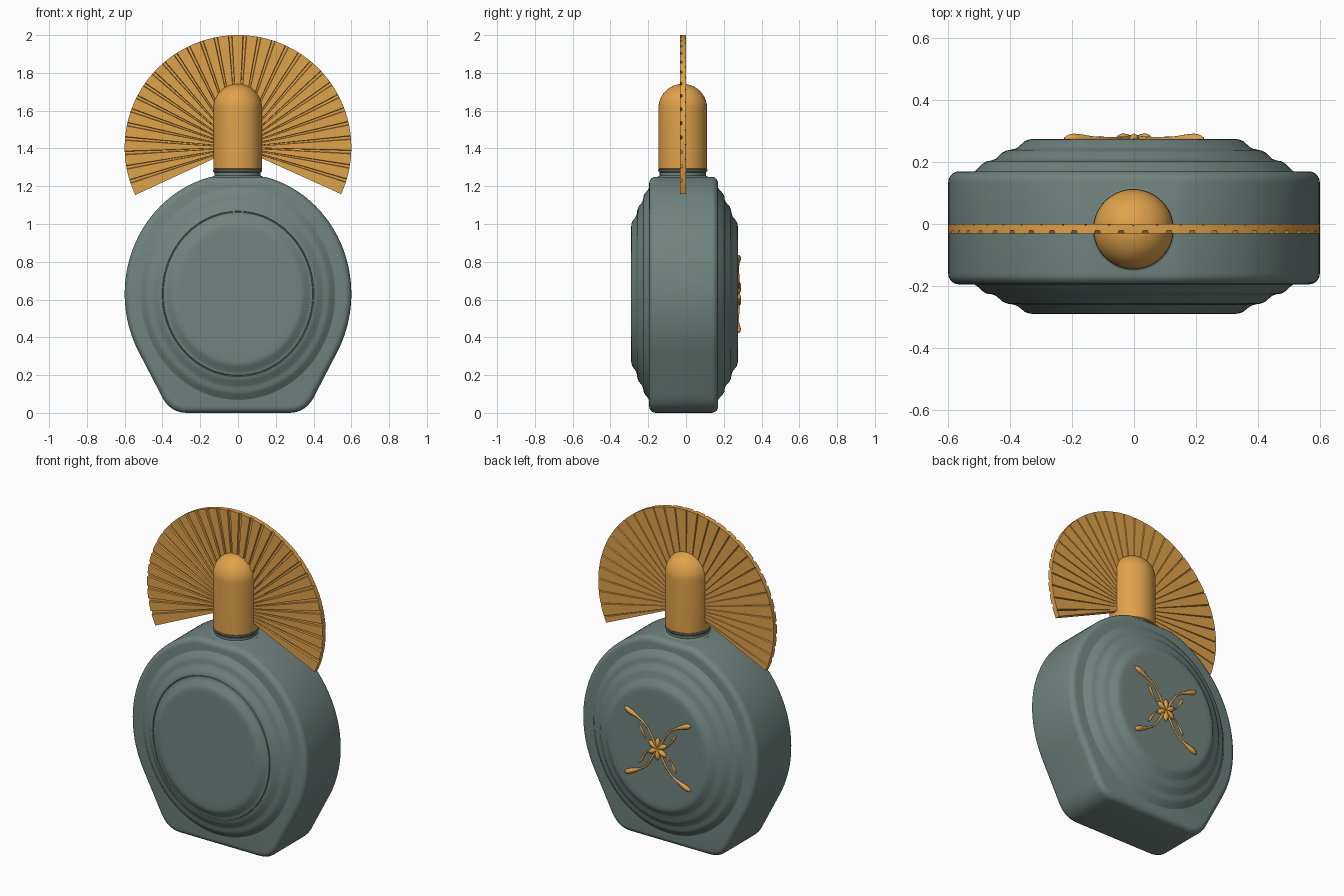
import bpy, bmesh, math
from mathutils import Vector

cube = bpy.data.objects.get("Cube")
if cube:
    bpy.data.objects.remove(cube)


def material(name, rgb):
    m = bpy.data.materials.new(name)
    m.use_nodes = True
    m.diffuse_color = (*rgb, 1)
    m.node_tree.nodes["Principled BSDF"].inputs["Base Color"].default_value = (*rgb, 1)
    return m


GLASS = material("grey green", (0.165, 0.231, 0.212))
GOLD = material("warm gold", (0.74, 0.36, 0.07))
CY = -0.0125      # middle of the flask's depth
CZ = 0.63         # centre height of the flask


def activate(ob):
    bpy.ops.object.select_all(action='DESELECT')
    ob.select_set(True)
    bpy.context.view_layer.objects.active = ob


def finish(name, bm, mat, smooth=None):
    bmesh.ops.recalc_face_normals(bm, faces=bm.faces[:])
    me = bpy.data.meshes.new(name)
    bm.to_mesh(me)
    bm.free()
    me.materials.append(mat)
    ob = bpy.data.objects.new(name, me)
    bpy.context.collection.objects.link(ob)
    if smooth:
        activate(ob)
        bpy.ops.object.shade_smooth_by_angle(angle=math.radians(smooth))
    return ob


def lathe(name, profile, centre, u, v, axis, mat, n=64, smooth=40):
    """Sweep (radius, height) points round an axis; u and v may differ in length."""
    bm = bmesh.new()
    c, u, v, axis = map(Vector, (centre, u, v, axis))
    rings = []
    for r, h in profile:
        turn = [2 * math.pi * i / n for i in range(n)]
        rings.append([bm.verts.new(c + u * r * math.cos(t) + v * r * math.sin(t) + axis * h)
                      for t in turn])
    for a, b in zip(rings, rings[1:]):
        for i in range(n):
            j = (i + 1) % n
            bm.faces.new((a[i], a[j], b[j], b[i]))
    bm.faces.new(rings[0])
    bm.faces.new(rings[-1])
    return finish(name, bm, mat, smooth)


# Flask body: oval with a flat top, tapering to a rounded flat foot
half = []
start, stop = math.asin(0.618 / 0.638), -math.asin(0.3 / 0.638)
half.append((0.125, 1.25))
for i in range(41):
    t = start + (stop - start) * i / 40
    half.append((0.6 * math.cos(t), CZ + 0.638 * math.sin(t)))
for i in range(9):
    t = i / 8
    a, b, c = (1 - t) ** 2, 2 * t * (1 - t), t * t
    half.append((a * 0.41 + b * 0.365 + c * 0.27, a * 0.1))
outline = half + [(-x, z) for x, z in reversed(half)]
bm = bmesh.new()
front = bm.faces.new([bm.verts.new((x, -0.195, z)) for x, z in outline])
back = bmesh.ops.extrude_face_region(bm, geom=[front])
bmesh.ops.translate(bm, vec=(0, 0.365, 0),
                    verts=[g for g in back["geom"] if isinstance(g, bmesh.types.BMVert)])
rims = [e for e in bm.edges if abs(e.verts[0].co.y - e.verts[1].co.y) < 0.001]
bmesh.ops.bevel(bm, geom=rims, offset=0.035, segments=5, profile=0.5, affect='EDGES')
finish("flask_body", bm, GLASS, 40)

# Stepped oval terraces on both faces
outer = [(0.53, -0.01), (0.515, 0.0), (0.505, 0.008), (0.487, 0.026), (0.475, 0.033),
         (0.46, 0.035), (0.445, 0.041), (0.425, 0.061), (0.412, 0.067)]
seam = [(0.402, 0.07), (0.4, 0.064), (0.397, 0.064), (0.395, 0.071)]
inner = [(0.385, 0.073), (0.375, 0.078), (0.352, 0.098), (0.34, 0.103),
         (0.325, 0.105), (0.3, 0.105)]
for side, y, sign, depth, prof in (("front", -0.195, -1, 0.91, outer + seam + inner),
                                   ("back", 0.17, 1, 1.0, outer + inner)):
    lathe(side + "_terraces", prof, (0, y, CZ), (1, 0, 0), (0, 0, 1.09),
          (0, sign * depth, 0), GLASS, 96)

# Neck with a small flange
lathe("neck", [(0.135, 1.23), (0.135, 1.25), (0.122, 1.256), (0.122, 1.272), (0.13, 1.28),
               (0.13, 1.288), (0.12, 1.292)],
      (-0.002, -0.017, 0), (1, 0, 0), (0, 1, 0), (0, 0, 1), GLASS)

# Domed stopper
R = 0.129
dome = [(0.12, 1.284), (R, 1.293)]
dome += [(R * math.cos(t), 1.613 + R * math.sin(t))
         for t in (math.pi / 2 * i / 14 for i in range(14))] + [(0.002, 1.613 + R)]
lathe("stopper", dome, (-0.002, -0.017, 0), (1, 0, 0), (0, 1, 0), (0, 0, 1), GOLD)

# Pleated fan: thin sector with radial grooves on both sides
BLADES = 31
first, last = -24.5, 205
pitch = (last - first) / BLADES
stations = []
for k in range(BLADES + 1):
    a = first + pitch * k
    if 0 < k < BLADES:
        stations += [(a - 1.0, -0.031, 0), (a - 0.7, -0.021, 0),
                     (a + 0.7, -0.021, 0), (a + 1.0, -0.031, 0)]
    else:
        stations.append((a, -0.031, 0))
    if k < BLADES:
        m = a + pitch / 2
        stations += [(m - 0.4, -0.031, 0), (m, -0.031, -0.006), (m + 0.4, -0.031, 0)]
bm = bmesh.new()
loops = []
for a, yf, yb in stations:
    c, s = math.cos(math.radians(a)), math.sin(math.radians(a))
    loops.append([bm.verts.new((r * c, y, 1.405 + r * s * (0.595 / 0.6)))
                  for r, y in ((0.04, yf), (0.6, yf), (0.6, yb), (0.04, yb))])
for p, q in zip(loops, loops[1:]):
    for i in range(4):
        j = (i + 1) % 4
        bm.faces.new((p[i], p[j], q[j], q[i]))
bm.faces.new(loops[0])
bm.faces.new(loops[-1])
finish("fan", bm, GOLD)

# Ornament on the back: tapered, curling sprigs
FACE = 0.276


def sprig(name, points, sx, sz):
    """points: (x, z, thickness) from the middle outwards."""
    cu = bpy.data.curves.new(name, 'CURVE')
    cu.dimensions = '3D'
    cu.bevel_depth = 1.0
    cu.bevel_resolution = 2
    cu.resolution_u = 8
    cu.use_fill_caps = True
    sp = cu.splines.new('NURBS')
    sp.points.add(len(points) - 1)
    sp.use_endpoint_u = True
    sp.order_u = 3
    for p, (x, z, r) in zip(sp.points, points):
        p.co = (x * sx, FACE, CZ + z * sz, 1)
        p.radius = r
    ob = bpy.data.objects.new(name, cu)
    bpy.context.collection.objects.link(ob)
    cu.materials.append(GOLD)
    activate(ob)
    bpy.ops.object.convert(target='MESH')
    bpy.ops.object.shade_smooth_by_angle(angle=math.radians(60))


long_arm = [(0.01, 0.01, 0.008), (0.04, 0.07, 0.006), (0.08, 0.13, 0.005), (0.13, 0.16, 0.006),
            (0.17, 0.178, 0.014), (0.21, 0.195, 0.017), (0.225, 0.203, 0.003)]
short_arm = [(0.02, 0.01, 0.004), (0.07, 0.03, 0.004), (0.095, 0.065, 0.005),
             (0.115, 0.1, 0.009), (0.128, 0.12, 0.002)]
for sx, lr in ((1, "left"), (-1, "right")):
    for sz, ud in ((1, "upper"), (-1, "lower")):
        sprig(f"long_sprig_{ud}_{lr}", long_arm, sx, sz)
        sprig(f"short_sprig_{ud}_{lr}", short_arm, sx, sz)

# Star of petals in the middle of the ornament
for k in range(6):
    t = math.radians(90 + 60 * k)
    d, e = (math.cos(t), math.sin(t)), 0.07
    sprig(f"petal_{k + 1}", [(d[0] * e * f, d[1] * e * f, r) for f, r in
                             ((0, 0.006), (0.25, 0.013), (0.6, 0.017), (0.85, 0.012), (1, 0.002))],
          1, 1)
